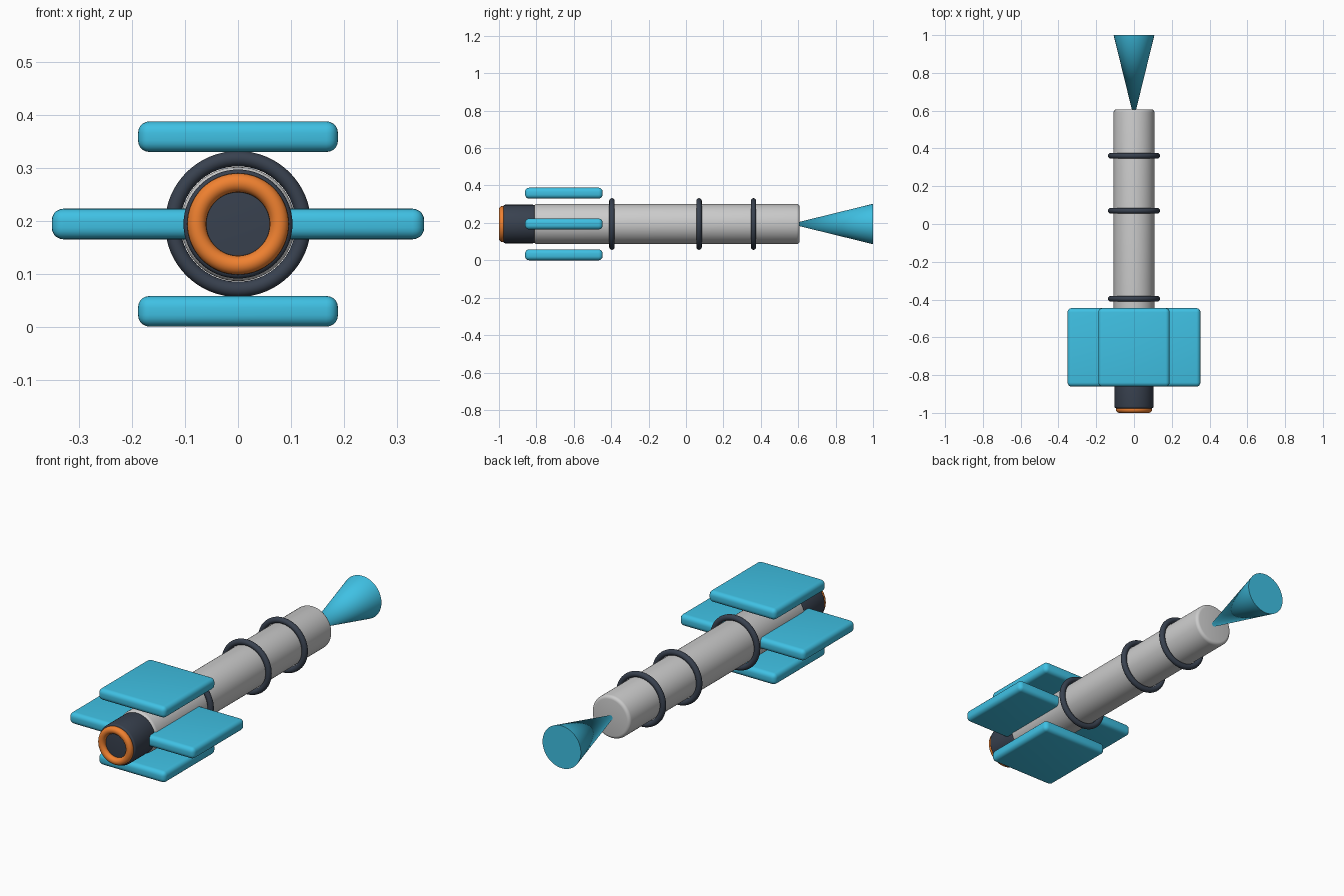
import bpy
from math import radians

if "Cube" in bpy.data.objects:
    bpy.data.objects.remove(bpy.data.objects["Cube"])

AXIS = 0.194      # height of the long axis
ALONG_Y = (radians(-90), 0, 0)


def material(name, rgb):
    m = bpy.data.materials.new(name)
    m.diffuse_color = (*rgb, 1)
    m.use_nodes = True
    m.node_tree.nodes["Principled BSDF"].inputs["Base Color"].default_value = m.diffuse_color
    return m


BLUE = material("sky_blue", (0.05, 0.53, 0.77))
DARK = material("dark_slate", (0.04, 0.053, 0.078))
ORANGE = material("orange", (0.87, 0.22, 0.03))


def finish(name, mat=None, bevel=0, segments=4):
    ob = bpy.context.object
    ob.name = name
    if mat:
        ob.data.materials.append(mat)
    if bevel:
        b = ob.modifiers.new("rounded_edges", "BEVEL")
        b.width, b.segments = bevel, segments
        b.limit_method, b.angle_limit = "ANGLE", radians(40)
        bpy.ops.object.modifier_apply(modifier=b.name)
    bpy.ops.object.shade_smooth_by_angle(angle=radians(35))
    return ob


def tube(name, radius, y0, y1, mat=None, bevel=0.0):
    bpy.ops.mesh.primitive_cylinder_add(vertices=64, radius=radius, depth=y1 - y0,
                                        location=(0, (y0 + y1) / 2, AXIS), rotation=ALONG_Y)
    return finish(name, mat, bevel)


def ring(name, y, major, minor, mat):
    bpy.ops.mesh.primitive_torus_add(major_segments=64, minor_segments=20,
                                     major_radius=major, minor_radius=minor,
                                     location=(0, y, AXIS), rotation=ALONG_Y)
    return finish(name, mat)


# Main body and rear collar with glowing exhaust ring
tube("body_tube", 0.108, -0.813, 0.607, bevel=0.016)
tube("nozzle_collar", 0.103, -0.976, -0.818 + 0.01, DARK, 0.010)
ring("exhaust_ring", -0.982, 0.078, 0.018, ORANGE)

# Bands around the body
for i, y in enumerate((-0.396, 0.07, 0.361)):
    ring(f"body_band_{i + 1}", y, 0.1235, 0.0145, DARK)

# Flared nose cone, tip sunk into the body
bpy.ops.mesh.primitive_cone_add(vertices=64, radius1=0, radius2=0.108, depth=0.44,
                                location=(0, 0.78, AXIS), rotation=ALONG_Y)
finish("nose_cone", BLUE)

# Four flat fins, all lying level, set around the body
for side, dx, dz in (("right", 1, 0), ("left", -1, 0), ("top", 0, 1), ("bottom", 0, -1)):
    bpy.ops.mesh.primitive_cube_add(size=1, location=(dx * 0.163, -0.653, AXIS + dz * 0.165))
    ob = bpy.context.object
    ob.scale = (0.378, 0.415, 0.058)
    bpy.ops.object.transform_apply(location=False, rotation=False, scale=True)
    finish(f"{side}_fin", BLUE, 0.022, 5)
